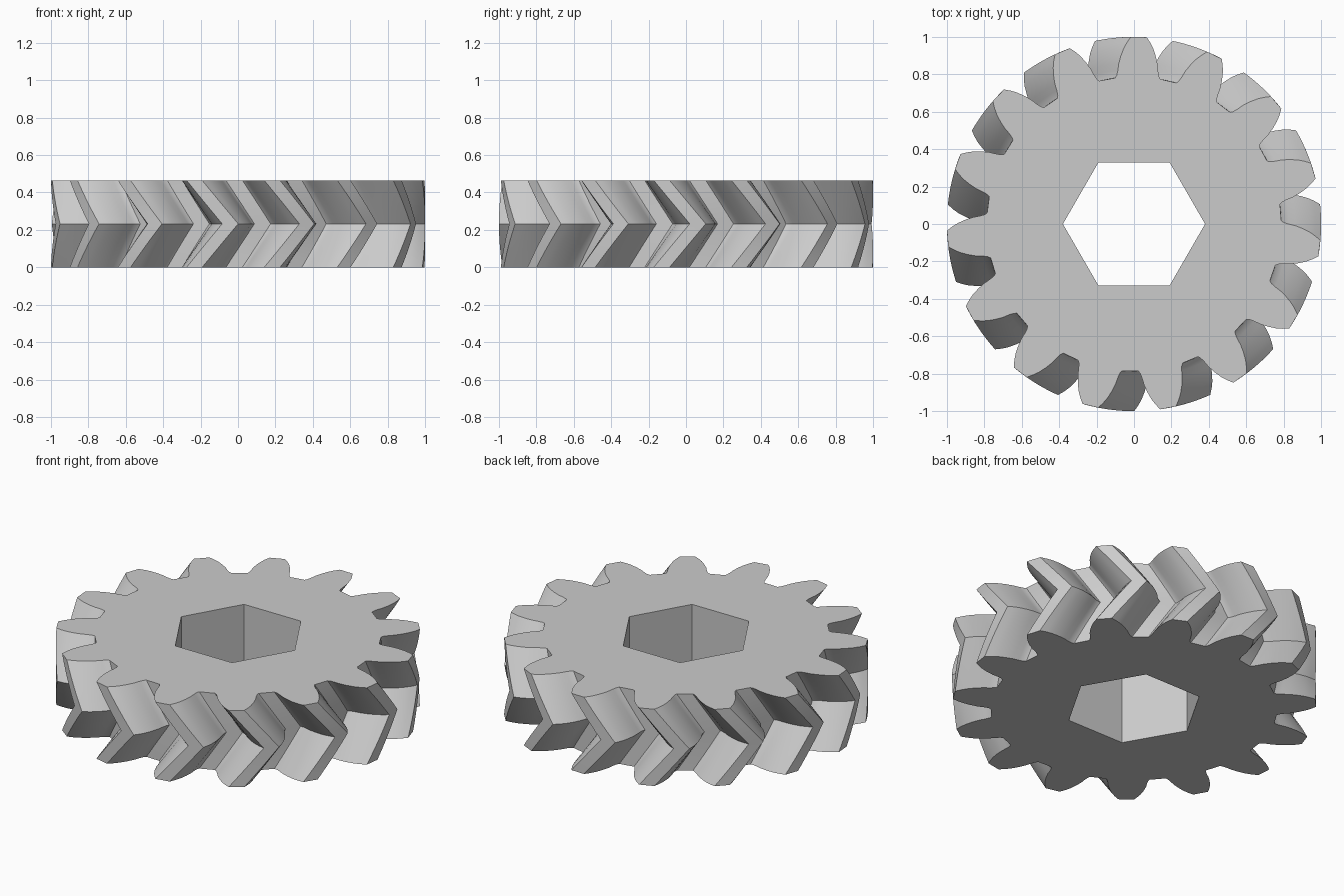
import bpy, bmesh
from math import radians, cos, sin

if "Cube" in bpy.data.objects:
    bpy.data.objects.remove(bpy.data.objects["Cube"], do_unlink=True)

TEETH = 15
HEIGHT = 0.465
TWIST = 11.1       # degrees the teeth advance from each face to the middle
FIRST = 16.5       # angle of the first tooth on the end faces
HOLE = 0.38
SLICES = 6         # layers in each half

# Half tooth flank: radius, half angle in degrees, from root to tip
FLANK = [(0.787, 8.8), (0.80, 8.1), (0.825, 7.5), (0.86, 6.95),
         (0.90, 6.0), (0.94, 4.85), (0.97, 3.75), (1.0, 2.45)]


def polar(bm, r, deg, z):
    return bm.verts.new((r * cos(radians(deg)), r * sin(radians(deg)), z))


def gear_ring(bm, z, turn):
    ring = []
    for i in range(TEETH):
        mid = FIRST + turn + i * 360 / TEETH
        ring += [polar(bm, r, mid - a, z) for r, a in FLANK]
        ring += [polar(bm, r, mid + a, z) for r, a in reversed(FLANK)]
    return ring


def bridge(bm, low, high):
    n = len(low)
    for i in range(n):
        j = (i + 1) % n
        bm.faces.new((low[i], low[j], high[j], high[i]))


def loop_edges(bm, ring):
    return [bm.edges.get((ring[i - 1], ring[i])) for i in range(len(ring))]


bm = bmesh.new()

# Herringbone tooth walls
rings = []
for k in range(2 * SLICES + 1):
    t = k / SLICES
    rings.append(gear_ring(bm, HEIGHT * t / 2, TWIST * (1 - abs(t - 1))))
for low, high in zip(rings, rings[1:]):
    bridge(bm, low, high)

# Hexagonal bore
bore = [[polar(bm, HOLE, 60 * i, z) for i in range(6)] for z in (0, HEIGHT)]
bridge(bm, *bore)

# Flat end faces around the bore
for outer, inner in ((rings[0], bore[0]), (rings[-1], bore[1])):
    bmesh.ops.triangle_fill(bm, use_beauty=True,
                            edges=loop_edges(bm, outer) + loop_edges(bm, inner))
bmesh.ops.recalc_face_normals(bm, faces=bm.faces)

mesh = bpy.data.meshes.new("herringbone_gear")
bm.to_mesh(mesh)
bm.free()
gear = bpy.data.objects.new("herringbone_gear", mesh)
bpy.context.collection.objects.link(gear)

# Plain grey finish
grey = bpy.data.materials.new("light grey")
grey.use_nodes = True
colour = (0.6, 0.6, 0.6, 1)
grey.diffuse_color = colour
grey.node_tree.nodes["Principled BSDF"].inputs["Base Color"].default_value = colour
mesh.materials.append(grey)

# Smooth flanks with crisp tooth edges
bpy.ops.object.select_all(action="DESELECT")
gear.select_set(True)
bpy.context.view_layer.objects.active = gear
bpy.ops.object.shade_smooth_by_angle(angle=radians(25))
